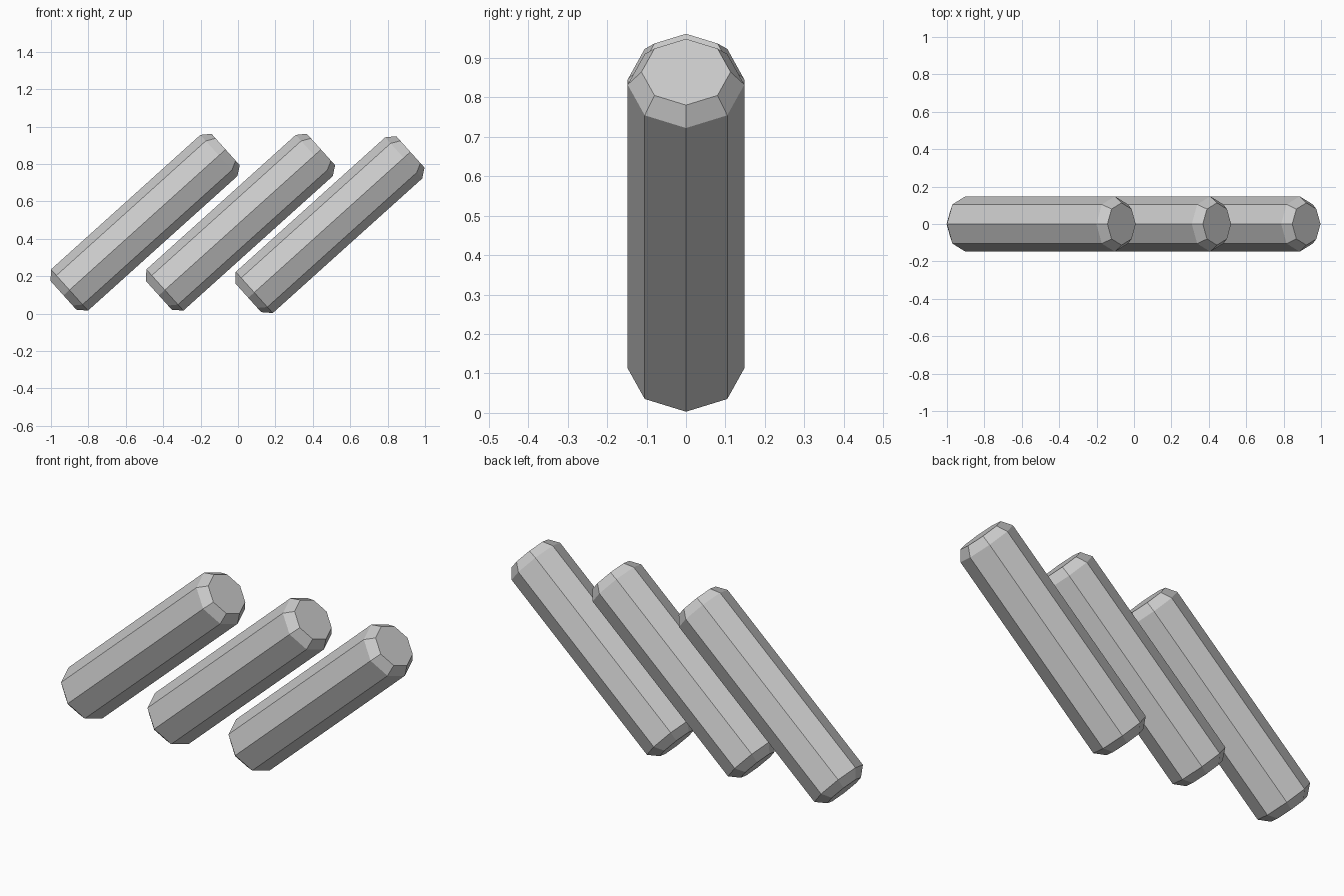
import bpy, bmesh
from math import cos, sin, pi, radians
from mathutils import Matrix

if "Cube" in bpy.data.objects:
    bpy.data.objects.remove(bpy.data.objects["Cube"])

TILT = radians(42)      # slope of the logs above the ground
SIDES = 8
# (distance along the log, radius): chamfered lower end to chamfered upper end
PROFILE = [(-0.043, 0.103), (0, 0.148), (1.075, 0.148), (1.123, 0.113)]


def make_log(name, x, z):
    bm = bmesh.new()
    rings = [[bm.verts.new((d, r * cos(2 * pi * i / SIDES), r * sin(2 * pi * i / SIDES)))
              for i in range(SIDES)] for d, r in PROFILE]
    for a, b in zip(rings, rings[1:]):
        for i in range(SIDES):
            j = (i + 1) % SIDES
            bm.faces.new((a[i], a[j], b[j], b[i]))
    # end caps
    bm.faces.new(rings[0])
    bm.faces.new(rings[-1])
    bm.transform(Matrix.Translation((x, 0, z)) @ Matrix.Rotation(-TILT, 4, 'Y'))
    bmesh.ops.recalc_face_normals(bm, faces=bm.faces)
    mesh = bpy.data.meshes.new(name)
    bm.to_mesh(mesh)
    bm.free()
    bpy.context.collection.objects.link(bpy.data.objects.new(name, mesh))


# three parallel leaning logs
make_log("left_log", -0.901, 0.126)
make_log("middle_log", -0.391, 0.126)
make_log("right_log", 0.087, 0.113)
